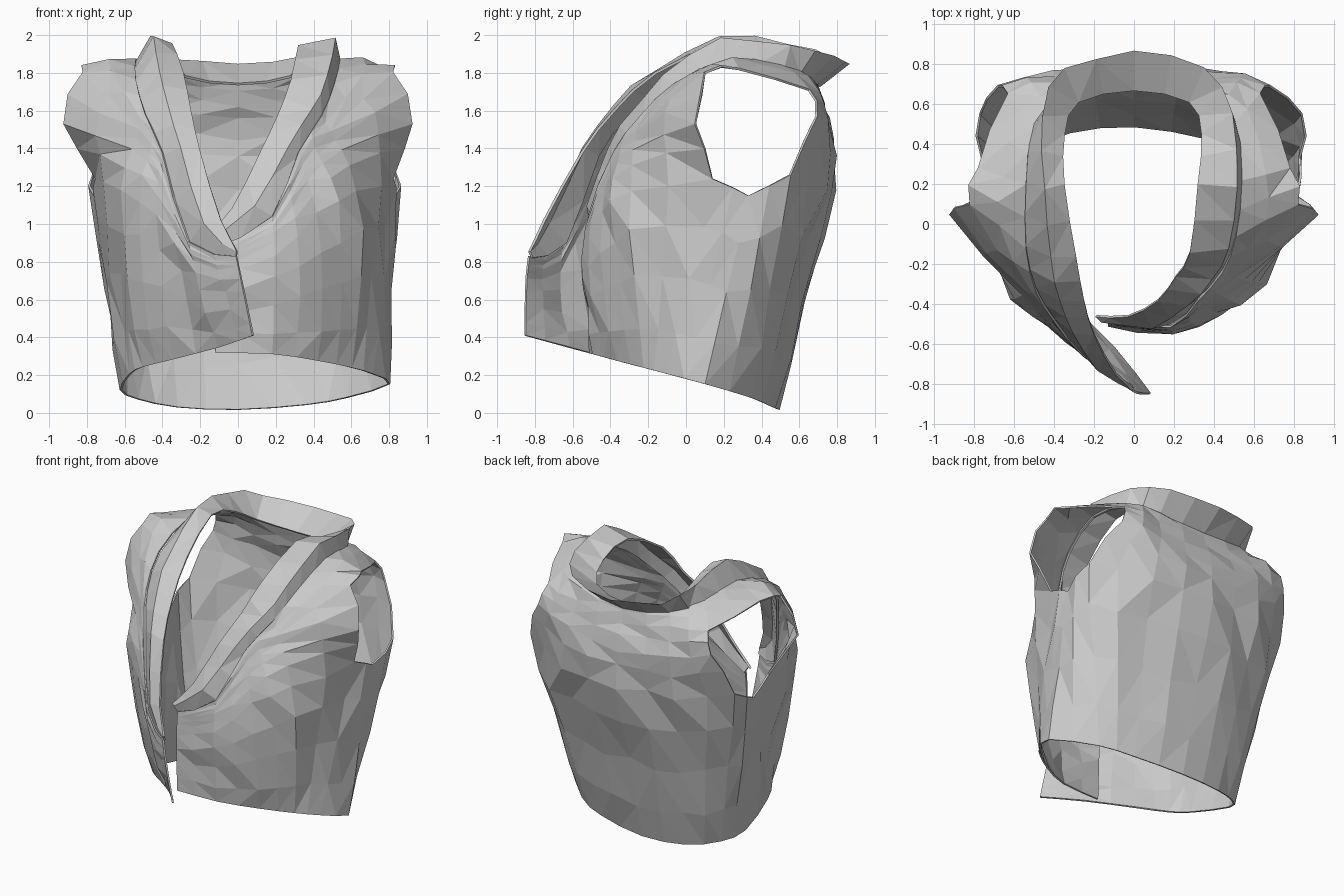
import bpy, bmesh, math, random
from mathutils import Vector

random.seed(4)
if "Cube" in bpy.data.objects:
    bpy.data.objects.remove(bpy.data.objects["Cube"])

cloth = bpy.data.materials.new("grey_cloth")
cloth.use_nodes = True
GREY = (0.6, 0.6, 0.6, 1)
cloth.diffuse_color = GREY
cloth.node_tree.nodes["Principled BSDF"].inputs["Base Color"].default_value = GREY


def refine(pts):
    """Double a path's resolution with Catmull-Rom midpoints."""
    out = []
    for i in range(len(pts) - 1):
        a, b = pts[i], pts[i + 1]
        p, q = pts[max(i - 1, 0)], pts[min(i + 2, len(pts) - 1)]
        out += [a, (a + b) * 0.5625 - (p + q) * 0.0625]
    return out + [pts[-1]]


def mirrored(half, grow=1):
    """Ring from right side to back centre, mirrored to the left side."""
    right = [Vector(p) for p in half]
    return right + [Vector((-p.x * grow, p.y, p.z)) for p in reversed(right[:-1])]


def sheet(name, grid, is_hole, jitter, thickness):
    """Crumpled, triangulated cloth from a grid of points."""
    bm = bmesh.new()
    rows = [[bm.verts.new(p) for p in row] for row in grid]
    for r in range(len(rows) - 1):
        for c in range(len(rows[0]) - 1):
            if not is_hole(r, c):
                bm.faces.new((rows[r][c], rows[r + 1][c], rows[r + 1][c + 1], rows[r][c + 1]))
    bmesh.ops.delete(bm, geom=[v for v in bm.verts if not v.link_faces], context='VERTS')
    bmesh.ops.remove_doubles(bm, verts=bm.verts, dist=0.02)
    bm.normal_update()
    # Crumple less where the mesh is fine
    reach = {v: min(1, 6 * min(e.calc_length() for e in v.link_edges)) for v in bm.verts}
    for v in bm.verts:
        if not v.is_boundary:
            amount = jitter * reach[v]
            v.co += v.normal * random.uniform(-amount, amount)
            v.co.z += random.uniform(-amount, amount)
    bmesh.ops.triangulate(bm, faces=bm.faces, quad_method='SHORT_EDGE')
    mesh = bpy.data.meshes.new(name)
    bm.to_mesh(mesh)
    bm.free()
    mesh.materials.append(cloth)
    obj = bpy.data.objects.new(name, mesh)
    bpy.context.collection.objects.link(obj)
    mod = obj.modifiers.new("thickness", 'SOLIDIFY')
    mod.thickness = thickness
    mod.offset = 0


# Hem outline, from the right front edge round the back to the left front edge
hem_xy = [(.08, -.85), (-.1, -.62), (-.34, -.39), (-.5, -.24), (-.57, -.1), (-.62, .22),
          (-.53, .36), (-.32, .46), (0, .49), (.36, .43), (.58, .34),
          (.8, .1), (.71, -.1), (.6, -.22), (.42, -.36), (.18, -.49), (-.12, -.51)]
hem = [Vector((x, y, .18 - .27 * y - .16 * max(0, y - .3))) for x, y in hem_xy]

# Seam between body and collar
seam = [Vector(p) for p in (
    (-.01, -.83, .84), (-.26, -.65, .92), (-.4, -.48, 1.38), (-.49, -.33, 1.58),
    (-.54, -.12, 1.76), (-.54, .2, 1.87), (-.5, .48, 1.84), (-.33, .64, 1.79), (0, .69, 1.75),
    (.33, .64, 1.79), (.5, .5, 1.84), (.54, .22, 1.87), (.51, -.06, 1.74), (.44, -.24, 1.57),
    (.32, -.38, 1.38), (.18, -.51, 1.06), (-.13, -.49, .87))]

# Armpit, armhole and shoulder levels between the two front panels
chest = mirrored([(-.75, .14, 1.24), (-.76, .33, 1.15), (-.77, .55, 1.26), (-.42, .73, 1.2), (0, .775, 1.2)], 1.09)
upper = mirrored([(-.92, .05, 1.53), (-.85, .35, 1.5), (-.68, .69, 1.57), (-.4, .75, 1.5), (0, .765, 1.45)])
shoulder = mirrored([(-.82, .1, 1.8), (-.78, .28, 1.82), (-.63, .65, 1.71), (-.37, .7, 1.69), (0, .72, 1.63)])

# Outward swell of the front panels, by column
swell = {0: .01, 1: .03, 2: .08, 3: .15, 13: .17, 14: .1, 15: .04, 16: .01}
STEPS = (0, .35, .7, .86, .94, 1)

# Body columns, hem to seam
columns = []
for c, (low, top) in enumerate(zip(hem, seam)):
    if c in swell:
        out = Vector((top.x + low.x, top.y + low.y, 0)).normalized() * swell[c]
        col = [low.lerp(top, t) + out * math.sin(math.pi * t ** 1.3) for t in STEPS]
    else:
        k = c - 4
        col = [low, low.lerp(chest[k], .5), chest[k], upper[k], shoulder[k], top]
    columns.append(refine(col))
body_grid = [refine(list(row)) for row in zip(*columns)]


def armhole(r, c):
    return 4 <= r < 8 and (8 <= c < 12 or 20 <= c < 24)


sheet("vest_body", body_grid, armhole, .025, .012)

# Collar: seam, raised ridge and inner edge
inner = [Vector(p) for p in (
    (0, -.82, .86), (-.09, -.75, 1.02), (-.2, -.55, 1.38), (-.25, -.38, 1.6),
    (-.29, -.16, 1.8), (-.35, .2, 1.95), (-.35, .45, 1.88), (-.28, .61, 1.78), (0, .67, 1.74),
    (.28, .61, 1.78), (.34, .45, 1.88), (.32, .2, 1.94), (.28, -.14, 1.76), (.21, -.26, 1.57),
    (.12, -.38, 1.38), (-.03, -.46, 1.08), (-.19, -.46, .9))]
ridge = []
for a, b in zip(seam, inner):
    m = a.lerp(b, .5)
    back = min(1, max(0, (m.y - .25) / .42))
    tip = min(1, (a - b).length / .15)
    lift = Vector((max(m.x, 0) * .2, -.025, .07 if m.y > 0 else .03)) * tip
    ridge.append(m + lift.lerp(Vector((m.x * .15, .17, .1)), back))
rim = [p + Vector((0, .015, -.02)) for p in seam]
collar_grid = [refine(row) for row in (rim, ridge, inner)]
sheet("collar", collar_grid, lambda r, c: False, .015, .014)
